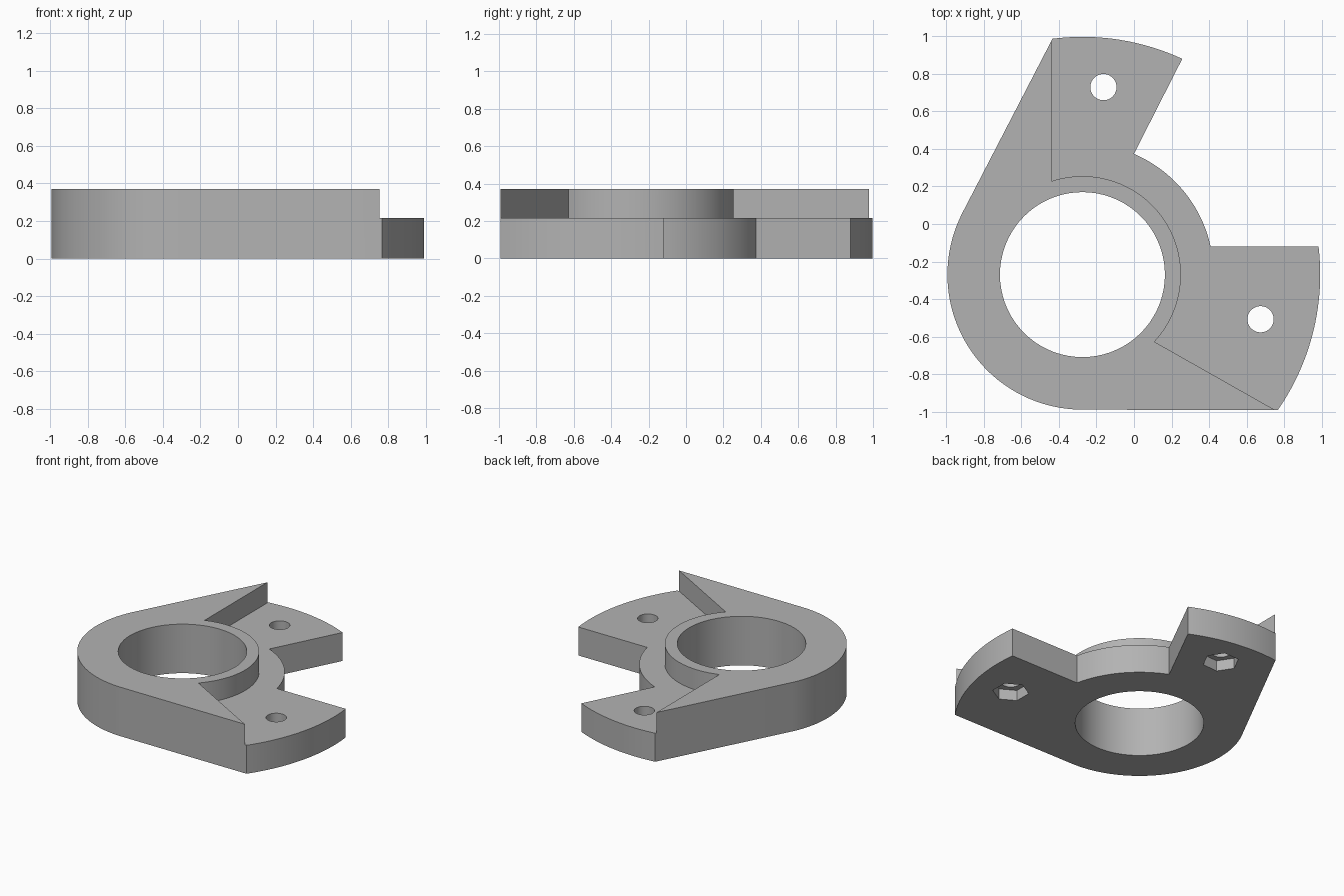
import bpy, bmesh
from math import cos, sin, radians, atan2, degrees

cube = bpy.data.objects.get("Cube")
if cube:
    bpy.data.objects.remove(cube, do_unlink=True)

CX, CY = -0.275, -0.27      # bore centre
TOP, STEP = 0.37, 0.215     # full height and lowered arm height

grey = bpy.data.materials.new("plain grey")
grey.use_nodes = True
colour = (0.45, 0.45, 0.45, 1)
grey.diffuse_color = colour
grey.node_tree.nodes["Principled BSDF"].inputs["Base Color"].default_value = colour


def arc(r, a0, a1, n, cx=CX, cy=CY):
    """Points on an arc, angles in degrees."""
    steps = [radians(a0 + (a1 - a0) * i / n) for i in range(n + 1)]
    return [(cx + r * cos(a), cy + r * sin(a)) for a in steps]


def prism(name, points, z0, z1):
    """Upright prism over a closed outline."""
    bm = bmesh.new()
    face = bm.faces.new([bm.verts.new((x, y, z0)) for x, y in points])
    out = bmesh.ops.extrude_face_region(bm, geom=[face])
    verts = [v for v in out["geom"] if isinstance(v, bmesh.types.BMVert)]
    bmesh.ops.translate(bm, verts=verts, vec=(0, 0, z1 - z0))
    bmesh.ops.recalc_face_normals(bm, faces=bm.faces)
    mesh = bpy.data.meshes.new(name)
    bm.to_mesh(mesh)
    bm.free()
    mesh.materials.append(grey)
    obj = bpy.data.objects.new(name, mesh)
    bpy.context.collection.objects.link(obj)
    return obj


def angle(x, y):
    return degrees(atan2(y - CY, x - CX))


# Body outline: round back, two tangent sides, arms and the notch between them
outline = arc(0.72, 153.2, 270, 48)
outline += arc(1.268, angle(0.77, -0.995), angle(0.985, -0.12), 20)
outline += arc(0.70, angle(0.41, -0.12), angle(0, 0.375), 24)
outline += arc(1.268, angle(0.257, 0.88), angle(-0.435, 0.99), 20)
body = prism("clamp_body", outline, 0, TOP)

# Bore, lowered arm tops, bolt holes and hexagonal nut pockets
step = arc(0.525, 108.2, -43, 56) + [(1.42, -1.37), (2, 2), (-0.44, 2)]
cutters = [prism("bore_cutter", arc(0.44, 0, 355, 71), -0.1, 0.5),
           prism("step_cutter", step, STEP, 0.5)]
for side, x, y, turn in (("back", -0.163, 0.73, 3), ("left", 0.675, -0.508, 30)):
    cutters.append(prism(side + "_bolt_cutter", arc(0.07, 0, 350, 35, x, y), -0.1, 0.5))
    cutters.append(prism(side + "_nut_cutter", arc(0.125, turn, turn + 300, 5, x, y), -0.1, 0.08))

bpy.context.view_layer.objects.active = body
for cutter in cutters:
    mod = body.modifiers.new(cutter.name, "BOOLEAN")
    mod.operation, mod.solver, mod.object = "DIFFERENCE", "EXACT", cutter
    bpy.ops.object.modifier_apply(modifier=mod.name)
    bpy.data.objects.remove(cutter, do_unlink=True)

bpy.ops.object.select_all(action="DESELECT")
body.select_set(True)
bpy.ops.object.shade_smooth_by_angle(angle=radians(25))
